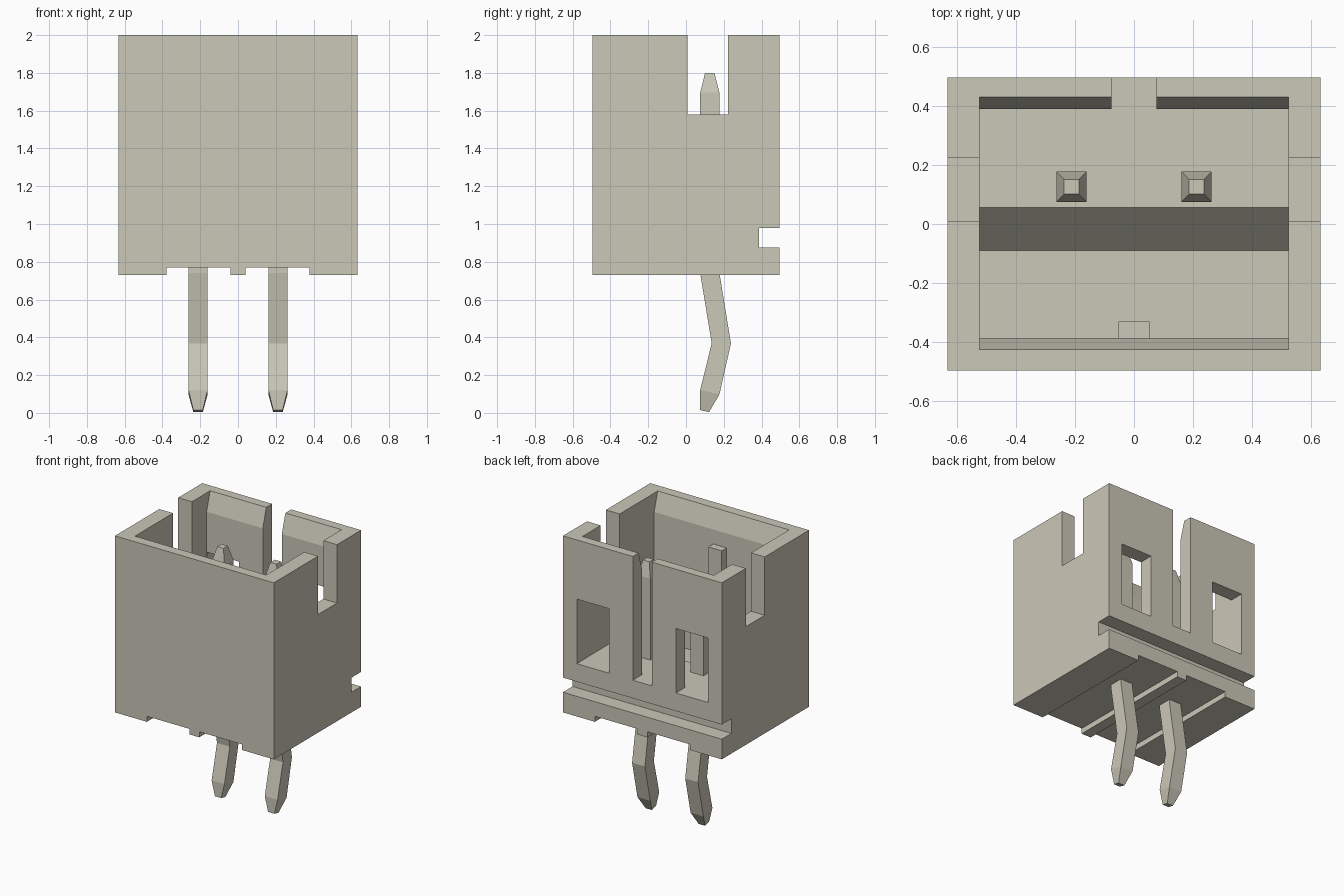
import bpy
import bmesh

if "Cube" in bpy.data.objects:
    bpy.data.objects.remove(bpy.data.objects["Cube"], do_unlink=True)

# Single warm grey plastic for every part
COLOUR = (0.597, 0.578, 0.479, 1.0)
grey = bpy.data.materials.new("warm_grey")
grey.use_nodes = True
grey.diffuse_color = COLOUR
grey.node_tree.nodes["Principled BSDF"].inputs["Base Color"].default_value = COLOUR


def loft(name, rings):
    """Skin a closed solid through rings holding equal numbers of points."""
    bm = bmesh.new()
    rows = [[bm.verts.new(p) for p in ring] for ring in rings]
    n = len(rows[0])
    for a, b in zip(rows, rows[1:]):
        for i in range(n):
            j = (i + 1) % n
            bm.faces.new((a[i], a[j], b[j], b[i]))
    bm.faces.new(rows[0])
    bm.faces.new(rows[-1])
    bmesh.ops.recalc_face_normals(bm, faces=bm.faces)
    mesh = bpy.data.meshes.new(name)
    bm.to_mesh(mesh)
    bm.free()
    mesh.materials.append(grey)
    obj = bpy.data.objects.new(name, mesh)
    bpy.context.collection.objects.link(obj)
    return obj


def extrude_x(name, profile, x0, x1):
    """Extrude a (y, z) profile along x."""
    return loft(name, [[(x, y, z) for y, z in profile] for x in (x0, x1)])


def box(name, x0, x1, y0, y1, z0, z1):
    return extrude_x(name, [(y0, z0), (y1, z0), (y1, z1), (y0, z1)], x0, x1)


def cut(target, cutter):
    """Subtract the cutter from the target and discard the cutter."""
    cutter.hide_render = True
    mod = target.modifiers.new("cut", 'BOOLEAN')
    mod.operation = 'DIFFERENCE'
    mod.solver = 'EXACT'
    mod.object = cutter
    bpy.context.view_layer.objects.active = target
    bpy.ops.object.modifier_apply(modifier=mod.name)
    bpy.data.objects.remove(cutter, do_unlink=True)


# Housing block
W, D, BASE, TOP = 0.632, 0.496, 0.73, 2.0
FLOOR, LOW_FLOOR = 1.11, 0.95
housing = box("housing", -W, W, -D, D, BASE, TOP)

# Cavity with chamfered rims and a stepped, sloping floor
cavity = [(-0.425, 2.1), (-0.425, TOP), (-0.385, 1.864), (-0.385, LOW_FLOOR),
          (-0.09, LOW_FLOOR), (0.055, FLOOR), (0.39, FLOOR), (0.39, 1.864),
          (0.43, TOP), (0.43, 2.1)]
cut(housing, extrude_x("cavity_cutter", cavity, -0.523, 0.523))

# Slots in the two side walls and the centre of the back wall
cut(housing, box("side_slot_cutter", -0.8, 0.8, 0.008, 0.223, 1.58, 2.2))
cut(housing, box("back_slot_cutter", -0.076, 0.076, 0.3, 0.6, FLOOR, 2.2))

# Groove across the lower back
cut(housing, box("back_groove_cutter", -0.8, 0.8, 0.387, 0.6, 0.875, 0.98))

# Back windows and shallow underside channels, on both sides
for s in (-1, 1):
    x0, x1 = sorted((s * 0.267, s * 0.521))
    cut(housing, box("window_cutter", x0, x1, 0.3, 0.6, FLOOR, 1.574))
    x0, x1 = sorted((s * 0.039, s * 0.378))
    cut(housing, box("channel_cutter", x0, x1, -0.6, 0.6, 0.6, 0.77))

# Key rib on the inside of the front wall
box("key_rib", -0.053, 0.053, -0.40, -0.33, LOW_FLOOR - 0.02, 1.76)

# Bent pins: sections as (front y, front z, back y, back z, half width)
SECTIONS = [(0.075, 0.015, 0.122, 0.004, 0.025),
            (0.075, 0.122, 0.177, 0.098, 0.051),
            (0.136, 0.368, 0.238, 0.368, 0.051),
            (0.075, 0.74, 0.177, 0.74, 0.051),
            (0.075, 1.695, 0.177, 1.695, 0.051),
            (0.101, 1.80, 0.151, 1.80, 0.025)]
for side, cx in (("right", -0.2115), ("left", 0.2115)):
    loft(side + "_pin", [[(cx - h, ya, za), (cx + h, ya, za),
                          (cx + h, yb, zb), (cx - h, yb, zb)]
                         for ya, za, yb, zb, h in SECTIONS])
